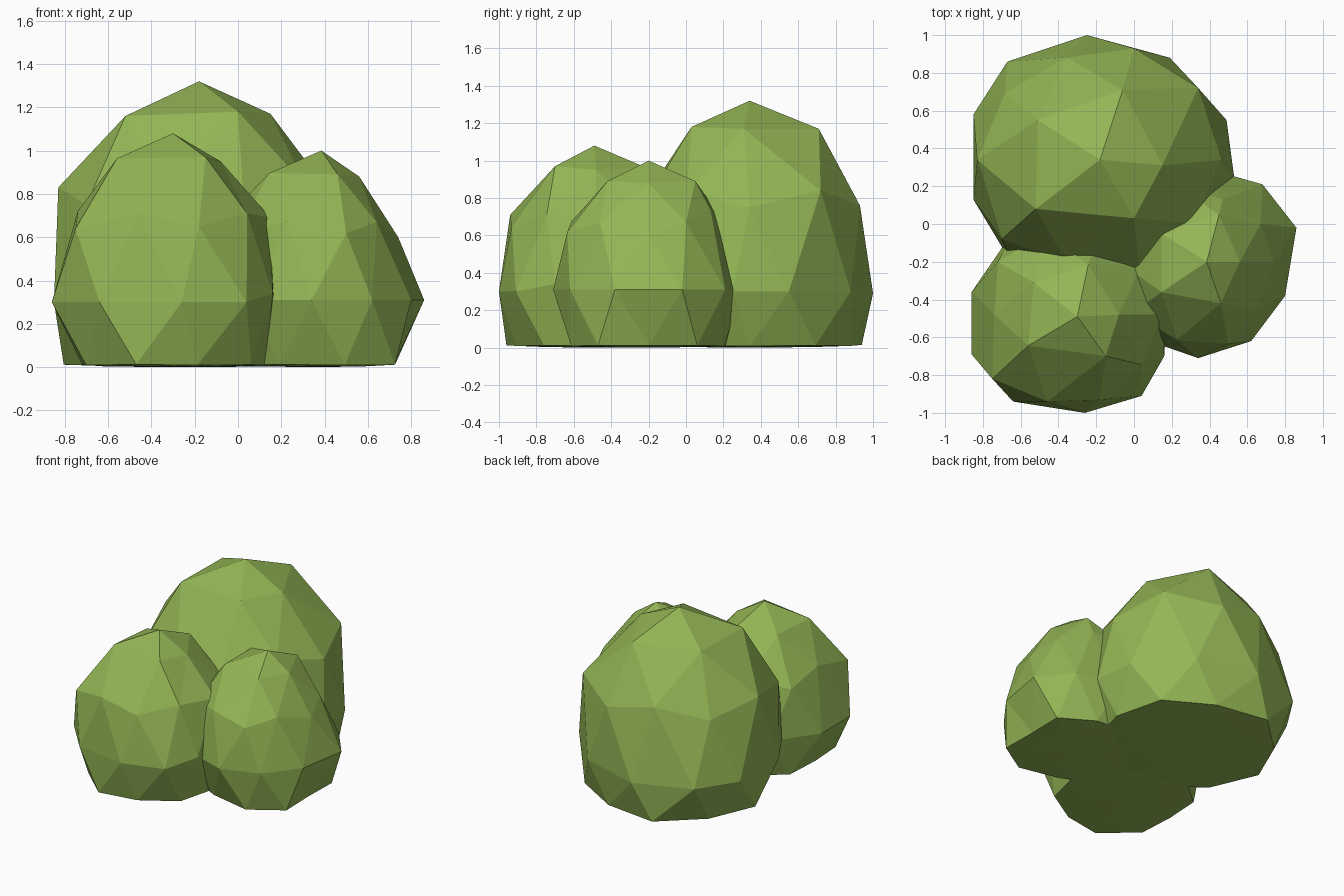
import bpy, bmesh
from mathutils import Vector

leaf = bpy.data.materials.new("leaf_green")
leaf.diffuse_color = (0.29, 0.465, 0.09, 1)


def foliage(name, centre, radius, dents):
    """Faceted ball with a flattened underside; dents pull the nearest corner to a point."""
    bm = bmesh.new()
    bmesh.ops.create_icosphere(bm, subdivisions=2, radius=1)
    c, r = Vector(centre), Vector(radius)
    for v in bm.verts:
        n = v.co.normalized()
        v.co = c + n * r
        if n.z < -0.1:
            v.co.z = 0.02 * (1 + n.z)
    # irregular hand-shaped corners
    free = list(bm.verts)
    for d in dents:
        p = Vector(d)
        v = min(free, key=lambda q: (q.co - p).length)
        free.remove(v)
        v.co = p
    bmesh.ops.recalc_face_normals(bm, faces=bm.faces)
    me = bpy.data.meshes.new(name)
    bm.to_mesh(me)
    bm.free()
    me.materials.append(leaf)
    ob = bpy.data.objects.new(name, me)
    bpy.context.collection.objects.link(ob)


# tall clump at the back
foliage("back_clump", (-0.17, 0.34, 0.29), (0.71, 0.67, 1.03), [
    (-0.18, 0.34, 1.32), (-0.06, 0.71, 1.17), (-0.51, 0.55, 1.16),
    (0.15, 0.31, 1.17), (0.0, 0.03, 1.18), (-0.52, 0.08, 1.16),
    (-0.85, 0.58, 0.3), (-0.85, 0.13, 0.3), (-0.67, 0.86, 0.3),
    (-0.25, 1.0, 0.29), (0.19, 0.88, 0.3), (0.49, 0.55, 0.3),
    (0.53, 0.25, 0.3), (0.0, 0.93, 0.76), (-0.83, 0.34, 0.83),
    (0.34, 0.72, 0.84), (-0.64, -0.22, 0.3), (-0.70, -0.08, 0.75),
    (-0.38, 0.94, 0.015)])

# clump at the front left
foliage("front_clump", (-0.33, -0.48, 0.3), (0.54, 0.53, 0.78), [
    (-0.30, -0.49, 1.08), (-0.15, -0.70, 0.97), (-0.08, -0.48, 0.95),
    (-0.53, -0.31, 0.96), (-0.74, -0.48, 0.72), (-0.75, -0.82, 0.64),
    (-0.46, -0.94, 0.71), (-0.86, -0.36, 0.3),
    (-0.86, -0.69, 0.3), (-0.64, -0.94, 0.3), (-0.26, -1.0, 0.3),
    (0.04, -0.91, 0.3), (0.16, -0.70, 0.34), (0.15, -0.48, 0.69),
    (-0.47, -0.96, 0.012), (-0.72, -0.48, 0.012)])

# small clump on the right
foliage("side_clump", (0.36, -0.205, 0.31), (0.505, 0.505, 0.69), [
    (0.385, -0.20, 1.0), (0.56, -0.20, 0.88), (0.46, -0.42, 0.89),
    (0.45, 0.05, 0.89), (0.67, 0.0, 0.67), (0.64, -0.46, 0.67),
    (0.47, 0.13, 0.74), (0.68, 0.21, 0.31),
    (0.86, -0.02, 0.31), (0.80, -0.38, 0.31), (0.62, -0.62, 0.31),
    (0.34, -0.71, 0.31), (0.74, -0.2, 0.6),
    (0.72, -0.2, 0.012), (0.19, -0.55, 0.012)])
